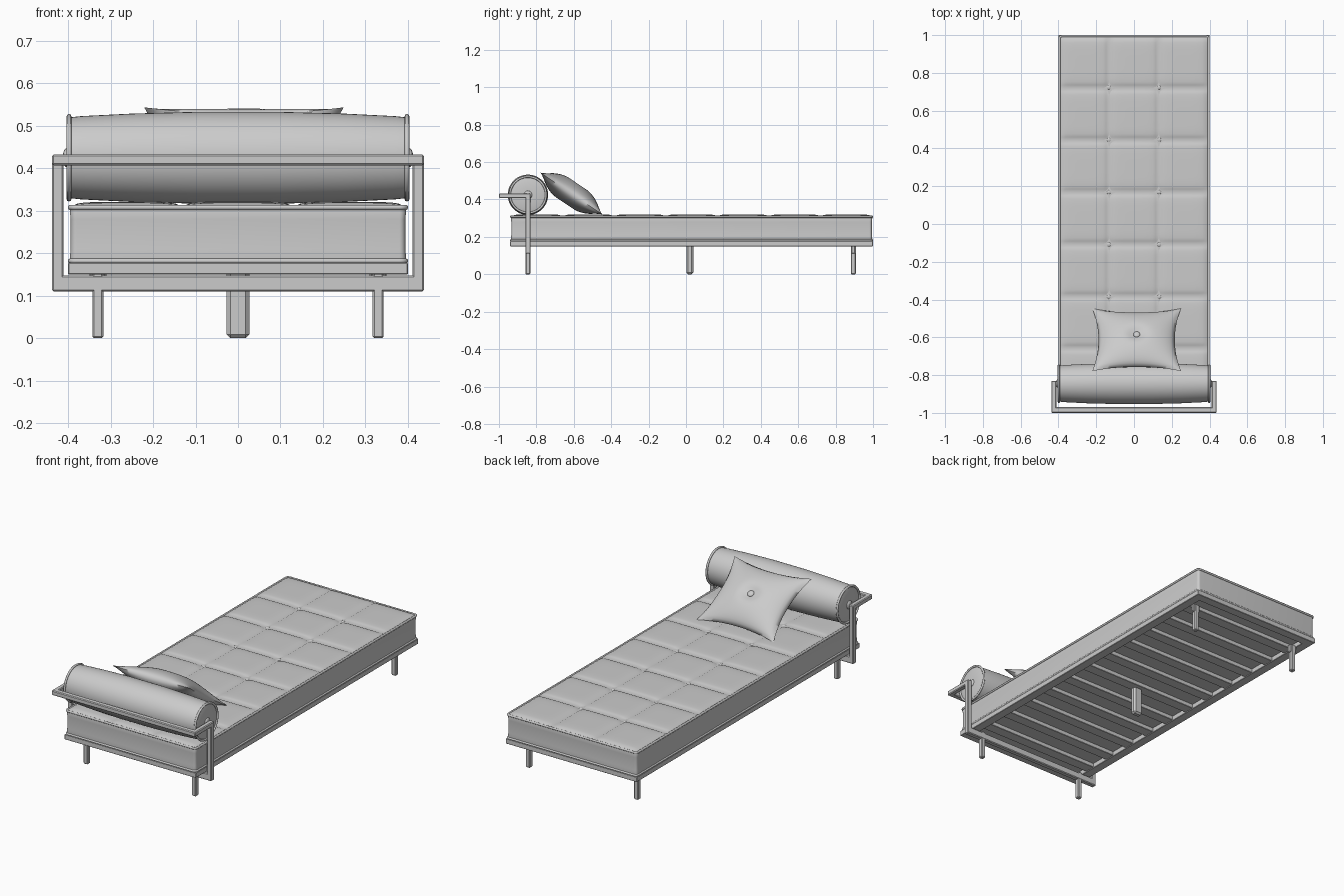
import bpy, bmesh, math
from mathutils import Matrix, Vector

old = bpy.data.objects.get("Cube")
if old:
    bpy.data.objects.remove(old, do_unlink=True)

GREY = (0.6, 0.6, 0.6, 1)
mat = bpy.data.materials.new("plain grey")
mat.use_nodes = True
mat.diffuse_color = GREY
mat.node_tree.nodes["Principled BSDF"].inputs["Base Color"].default_value = GREY


def finish(name, bm, angle=40):
    """Turn a bmesh into a named, shaded object."""
    bmesh.ops.recalc_face_normals(bm, faces=bm.faces)
    me = bpy.data.meshes.new(name)
    bm.to_mesh(me)
    bm.free()
    me.materials.append(mat)
    me.shade_smooth()
    me.set_sharp_from_angle(angle=math.radians(angle))
    ob = bpy.data.objects.new(name, me)
    bpy.context.collection.objects.link(ob)
    return ob


def bar(name, lo, hi, bevel=0.004):
    """Box between two corners with chamfered edges."""
    lo, hi = Vector(lo), Vector(hi)
    bm = bmesh.new()
    bmesh.ops.create_cube(bm, size=1)
    for v in bm.verts:
        v.co = (lo + hi) / 2 + v.co * (hi - lo)
    if bevel:
        bmesh.ops.bevel(bm, geom=bm.edges[:], offset=bevel, segments=1, affect='EDGES')
    return finish(name, bm, 25)


def loft(name, rings, closed=False, angle=40):
    """Skin a list of point rings, capping the ends unless closed."""
    bm = bmesh.new()
    loops = [[bm.verts.new(p) for p in r] for r in rings]
    n = len(loops[0])
    pairs = list(zip(loops, loops[1:]))
    if closed:
        pairs.append((loops[-1], loops[0]))
    else:
        bm.faces.new(loops[0])
        bm.faces.new(loops[-1])
    for a, b in pairs:
        for i in range(n):
            j = (i + 1) % n
            bm.faces.new((a[i], a[j], b[j], b[i]))
    return finish(name, bm, angle)


HALF, FRONT, BACK = 0.4, -0.94, 1.0
MID = (FRONT + BACK) / 2


def outline(z, inset=0.0, radius=0.02):
    """Rounded rectangle around the mattress."""
    pts = []
    hx, hy = HALF - radius, (BACK - FRONT) / 2 - radius
    r = radius - inset
    for k, (sx, sy) in enumerate([(1, 1), (-1, 1), (-1, -1), (1, -1)]):
        for i in range(7):
            a = math.pi / 2 * (k + i / 6)
            pts.append((sx * hx + r * math.cos(a), MID + sy * hy + r * math.sin(a), z))
    return pts


# Mattress sides and piping
loft("mattress_body", [outline(z, i) for z, i in
     [(0.176, 0.006), (0.19, 0.004), (0.21, 0.006), (0.28, 0.006), (0.3, 0.004), (0.309, 0.007)]])
for name, z in (("lower_piping", 0.182), ("upper_piping", 0.308)):
    steps = [2 * math.pi * i / 8 for i in range(8)]
    loft(name, [outline(z + 0.006 * math.sin(a), 0.005 - 0.006 * math.cos(a)) for a in steps],
         closed=True, angle=80)

# Tufted top, three cells by seven
COLS, ROWS, RES = 3, 7, 16
cell_x, cell_y = 2 * HALF / COLS, (BACK - FRONT) / ROWS
bm = bmesh.new()
bmesh.ops.create_grid(bm, x_segments=COLS * RES, y_segments=ROWS * RES, size=1)
for v in bm.verts:
    u, w = (v.co.x + 1) / 2 * COLS, (v.co.y + 1) / 2 * ROWS
    a, b = 2 * (u - round(u)), 2 * (w - round(w))
    puff = (1 - (1 - abs(a)) ** 5) * (1 - (1 - abs(b)) ** 5)
    height = 0.309 + 0.012 * max(puff, 0) ** 0.5
    inner = 0 < round(u) < COLS and 0 < round(w) < ROWS
    if inner:
        height -= 0.006 * math.exp(-(a * a + b * b) * 40)
    v.co = (v.co.x * (HALF - 0.006), MID + v.co.y * ((BACK - FRONT) / 2 - 0.006), height)
finish("mattress_top", bm, 80)


def button(name, loc, radius, flat, rot=Matrix()):
    bm = bmesh.new()
    bmesh.ops.create_uvsphere(bm, u_segments=20, v_segments=10, radius=radius)
    bm.transform(Matrix.Translation(loc) @ rot @ Matrix.Diagonal((1, 1, flat, 1)))
    return finish(name, bm, 80)


for c in range(1, COLS):
    for r in range(1, ROWS):
        button("mattress_button", (c * cell_x - HALF, FRONT + r * cell_y, 0.306), 0.012, 0.5)

# Bed base: rails and slats
BASE0, BASE1, RAIL = 0.15, 0.178, 0.05
for s in (-1, 1):
    x0, x1 = sorted((s * HALF, s * (HALF - RAIL)))
    bar("side_rail", (x0, FRONT, BASE0), (x1, BACK, BASE1), 0.002)
bar("front_rail", (-HALF, FRONT, BASE0), (HALF, FRONT + RAIL, BASE1), 0.002)
bar("back_rail", (-HALF, BACK - RAIL, BASE0), (HALF, BACK, BASE1), 0.002)
SLATS = 11
for i in range(SLATS):
    y = FRONT + (BACK - FRONT) * (i + 1) / (SLATS + 1)
    bar("slat", (-0.36, y - 0.03, 0.154), (0.36, y + 0.03, BASE1), 0.002)

# Legs
HEAD_Y, REAR_Y = -0.845, 0.895
for s in (-1, 1):
    for name, y in (("front_leg", HEAD_Y), ("back_leg", REAR_Y)):
        bar(name, (s * 0.33 - 0.013, y - 0.013, 0), (s * 0.33 + 0.013, y + 0.013, 0.155))
    bar("back_leg_bracket", (s * 0.33 - 0.02, REAR_Y - 0.011, 0.11),
        (s * 0.33 + 0.02, REAR_Y + 0.011, 0.155))
bar("middle_leg", (-0.027, 0.003, 0), (0.027, 0.039, 0.16), 0.009)

# Head bracket: cross bar below, uprights, arms and front bar
bar("lower_cross_bar", (-0.438, HEAD_Y - 0.014, 0.11), (0.438, HEAD_Y + 0.014, 0.148))
for s in (-1, 1):
    x0, x1 = sorted((s * 0.411, s * 0.438))
    bar("bracket_upright", (x0, HEAD_Y - 0.014, 0.11), (x1, HEAD_Y + 0.014, 0.433))
    bar("bracket_arm", (x0, -1, 0.407), (x1, HEAD_Y + 0.014, 0.433))
bar("bracket_front_bar", (-0.438, -1, 0.407), (0.438, -0.97, 0.433))

# Bolster with end piping and buttons
BOL_Z = 0.425


def circle(x, r, n=48):
    return [(x, HEAD_Y + r * math.cos(2 * math.pi * i / n),
             BOL_Z + r * math.sin(2 * math.pi * i / n)) for i in range(n)]


half = [(0.404, 0.03), (0.403, 0.07), (0.397, 0.095), (0.37, 0.098), (0.25, 0.104), (0.1, 0.108)]
profile = [(-x, r) for x, r in half] + [(x, r) for x, r in reversed(half)]
loft("bolster", [circle(x, r) for x, r in profile], angle=50)
side_turn = Matrix.Rotation(math.pi / 2, 4, 'Y')
for s in (-1, 1):
    rings = []
    for i in range(8):
        a = 2 * math.pi * i / 8
        rings.append(circle(s * 0.398 + 0.006 * math.cos(a), 0.097 + 0.006 * math.sin(a)))
    loft("bolster_piping", rings, closed=True, angle=80)
    button("bolster_button", (s * 0.404, HEAD_Y, BOL_Z), 0.022, 0.4, side_turn)

# Throw pillow leaning on the bolster
place = Matrix.Translation((0.014, -0.613, 0.432)) @ Matrix.Rotation(math.radians(-34), 4, 'X')
HW, HH, PINCH = 0.235, 0.2, 0.14
bm = bmesh.new()
for side in (-1, 1):
    made = bmesh.ops.create_grid(bm, x_segments=32, y_segments=32, size=1)["verts"]
    for v in made:
        u, w = v.co.x, v.co.y
        full = max((1 - u * u) * (1 - w * w), 0) ** 0.6
        dimple = 0.022 * math.exp(-(u * u + w * w) * 18)
        v.co = (u * HW * (1 - PINCH * (1 - w * w)),
                w * HH * (1 - PINCH * (1 - u * u)), side * (0.07 * full - dimple * full))
bmesh.ops.remove_doubles(bm, verts=bm.verts[:], dist=0.0005)
bm.transform(place)
finish("pillow", bm, 75)
for side in (-1, 1):
    button("pillow_button", place @ Vector((0, 0, side * 0.051)), 0.018, 0.45,
           Matrix.Rotation(math.radians(-34), 4, 'X'))
